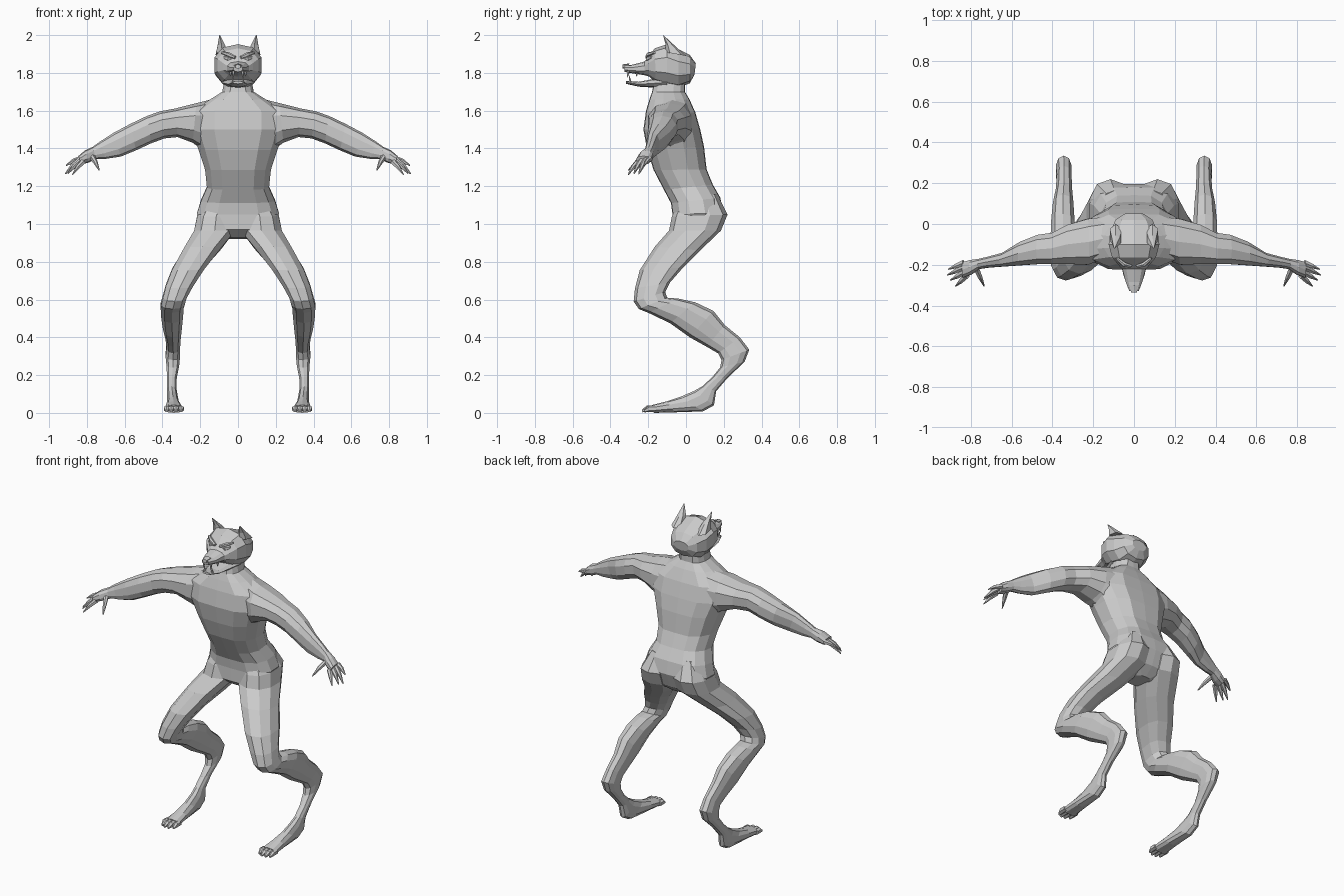
import bpy, bmesh, math
from mathutils import Vector as V


def build(name, chains, n=10, power=0.85, groove=0.0, mirror=False):
    """Loft each chain of rings (end A, end B, half-width vector) into a closed skin."""
    bm = bmesh.new()
    for rings in chains:
        loops = []
        for a, b, w in rings:
            a, b, w = V(a), V(b), V(w)
            mid, half = (a + b) / 2, (b - a) / 2
            loop = []
            for i in range(n):
                t = 2 * math.pi * i / n
                c, s = math.cos(t), math.sin(t)
                c = math.copysign(abs(c) ** power, c) if abs(c) > 1e-6 else 0
                s = math.copysign(abs(s) ** power, s) if abs(s) > 1e-6 else 0
                if abs(s) < 1e-6:
                    c *= 1 - groove
                loop.append(bm.verts.new(mid + half * c + w * s))
            loops.append(loop)
        for p, q in zip(loops, loops[1:]):
            for i in range(n):
                j = (i + 1) % n
                bm.faces.new((p[i], p[j], q[j], q[i]))
        bm.faces.new(loops[0])
        bm.faces.new(loops[-1])
    bmesh.ops.recalc_face_normals(bm, faces=bm.faces)
    me = bpy.data.meshes.new(name)
    bm.to_mesh(me)
    bm.free()
    ob = bpy.data.objects.new(name, me)
    bpy.context.collection.objects.link(ob)
    if mirror:
        ob.modifiers.new("mirror", 'MIRROR').use_mirror_merge = False
    return ob


def sagittal(rows):
    """Rows of (y, z) of both ends, then inner and outer x."""
    return [((((i + o) / 2), ya, za), ((i + o) / 2, yb, zb), ((o - i) / 2, 0, 0))
            for ya, za, yb, zb, i, o in rows]


def centred(rows):
    return sagittal([r[:4] + (-r[4], r[4]) for r in rows])


def taper(*points):
    """Thin limb through (x, y, z, radius) points, for digits and claws."""
    d = (V(points[-1][:3]) - V(points[0][:3])).normalized()
    side = d.cross(V((0, 0, 1)) if abs(d.z) < 0.8 else V((0, 1, 0))).normalized()
    up = side.cross(d)
    return [(V(p[:3]) - up * p[3], V(p[:3]) + up * p[3], side * p[3]) for p in points]


# torso with neck
build("torso", [centred([
    (-.03, .93, .11, .92, .06),
    (-.08, .97, .17, .97, .19),
    (-.08, 1.05, .205, 1.06, .222),
    (-.088, 1.11, .19, 1.14, .20),
    (-.125, 1.18, .15, 1.21, .168),
    (-.18, 1.285, .118, 1.29, .178),
    (-.215, 1.39, .105, 1.41, .215),
    (-.235, 1.50, .085, 1.50, .255),
    (-.22, 1.60, .058, 1.59, .25),
    (-.20, 1.66, .025, 1.66, .15),
    (-.185, 1.70, .0, 1.70, .085),
    (-.17, 1.77, .0, 1.79, .07)])], n=14, groove=.06)

# legs with raised hocks
build("legs", [sagittal([
    (-.03, 1.13, .165, 1.16, .03, .16),
    (-.075, 1.04, .22, 1.05, .01, .22),
    (-.09, .965, .185, .965, .01, .237),
    (-.165, .88, .075, .86, .085, .29),
    (-.245, .755, -.015, .77, .175, .352),
    (-.27, .66, -.085, .69, .235, .385),
    (-.277, .59, -.11, .64, .27, .40),
    (-.25, .55, -.10, .61, .28, .41),
    (-.20, .53, -.04, .605, .285, .412),
    (-.085, .475, .05, .585, .288, .41),
    (.02, .40, .145, .54, .295, .40),
    (.11, .35, .205, .465, .302, .385),
    (.17, .315, .285, .40, .305, .38),
    (.188, .28, .335, .335, .305, .385),
    (.18, .24, .31, .27, .31, .38),
    (.14, .19, .22, .185, .323, .377),
    (.085, .14, .16, .115, .325, .377),
    (.04, .115, .148, .04, .318, .377),
    (-.03, .085, .09, .008, .312, .377),
    (-.10, .062, -.06, .003, .30, .383),
    (-.18, .042, -.17, .0, .292, .388)])], n=10, mirror=True)

# toes
build("toes", [taper((x, -.16, .022, .017), (x, -.205 - d, .022, .017), (x, -.232 - d, .01, .007))
               for x, d in ((.302, -.015), (.328, 0), (.354, 0), (.378, -.012))], n=6, mirror=True)

# arms with palms: top (x, z), bottom (x, z), front y, back y
arm = [(.12, 1.665, .17, 1.38, -.17, .04),
       (.22, 1.64, .24, 1.43, -.205, .03),
       (.33, 1.612, .32, 1.46, -.20, .0),
       (.41, 1.597, .39, 1.453, -.20, -.04),
       (.48, 1.573, .46, 1.427, -.20, -.05),
       (.57, 1.53, .54, 1.39, -.205, -.085),
       (.66, 1.482, .62, 1.357, -.21, -.14),
       (.73, 1.437, .70, 1.345, -.215, -.16),
       (.77, 1.408, .75, 1.345, -.222, -.17),
       (.81, 1.39, .79, 1.325, -.25, -.175),
       (.845, 1.36, .83, 1.315, -.265, -.185)]
build("arms", [[((xb, (f + k) / 2, zb), (xt, (f + k) / 2, zt), (0, (k - f) / 2, 0))
                for xt, zt, xb, zb, f, k in arm]], mirror=True)

# fingers and thumb
tips = [(.835, -.19, 1.345, .91, -.222, 1.31), (.835, -.213, 1.342, .915, -.25, 1.265),
        (.83, -.236, 1.337, .90, -.275, 1.268), (.82, -.253, 1.33, .875, -.305, 1.262),
        (.775, -.215, 1.36, .735, -.305, 1.285)]
build("fingers", [taper((a, b, c, .015), ((a + d) / 2, (b + e) / 2, (c + f) / 2 + .006, .012), (d, e, f, .003))
                  for a, b, c, d, e, f in tips], n=6, mirror=True)

# skull with upper snout
build("head", [centred([
    (.045, 1.79, .052, 1.85, .05),
    (.02, 1.745, .02, 1.895, .095),
    (-.04, 1.72, -.04, 1.925, .122),
    (-.10, 1.73, -.10, 1.952, .13),
    (-.16, 1.75, -.165, 1.93, .112),
    (-.195, 1.78, -.20, 1.885, .082),
    (-.22, 1.788, -.22, 1.86, .06),
    (-.28, 1.797, -.285, 1.843, .043),
    (-.325, 1.805, -.33, 1.84, .024)])], n=10)

# lower jaw and nose
build("lower_jaw", [centred([
    (-.10, 1.72, -.10, 1.78, .09),
    (-.17, 1.722, -.17, 1.768, .07),
    (-.25, 1.727, -.25, 1.753, .052),
    (-.318, 1.742, -.318, 1.757, .028)])], n=8)
build("nose", [centred([(-.305, 1.825, -.30, 1.85, .022), (-.337, 1.822, -.335, 1.845, .016)])], n=6)

# fangs
build("fangs", [taper((.024, -.305, 1.81, .009), (.025, -.31, 1.775, .001)),
                taper((.04, -.26, 1.803, .008), (.04, -.262, 1.78, .001)),
                taper((.026, -.295, 1.745, .009), (.026, -.3, 1.785, .001))], n=5, mirror=True)

# pointed ears
build("ears", [[((.085, -.11, 1.91), (.09, .0, 1.89), (.034, 0, 0)),
                ((.087, -.108, 1.95), (.09, -.055, 1.94), (.022, 0, 0)),
                ((.097, -.121, 2.0), (.097, -.118, 1.998), (.002, 0, 0))]], n=6, mirror=True)

# eyes and slanted brows
build("eyes", [taper((.028, -.196, 1.868, .008), (.05, -.196, 1.875, .015), (.075, -.182, 1.882, .007))],
      n=6, mirror=True)
build("brows", [taper((.015, -.208, 1.882, .009), (.05, -.197, 1.898, .012), (.085, -.168, 1.908, .007))],
      n=6, mirror=True)
